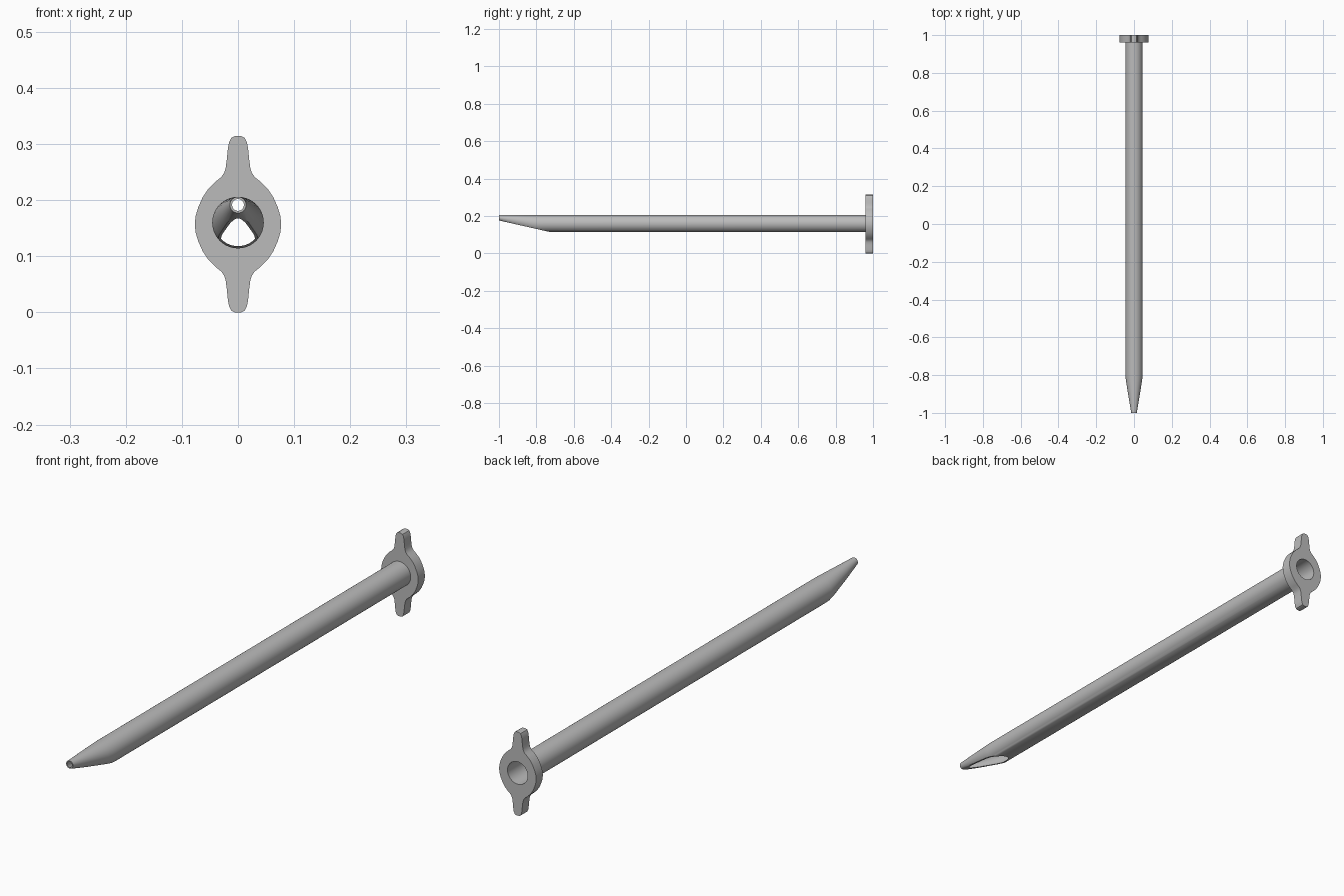
import bpy, bmesh
from math import sin, cos, pi
from mathutils import Matrix, Vector

cube = bpy.data.objects.get("Cube")
if cube:
    bpy.data.objects.remove(cube, do_unlink=True)

grey = bpy.data.materials.new("plain grey")
grey.use_nodes = True
colour = (0.5, 0.5, 0.5, 1)
grey.diffuse_color = colour
grey.node_tree.nodes["Principled BSDF"].inputs["Base Color"].default_value = colour

RADIUS, WALL, TOP = 0.046, 0.004, 0.206
SIDES = 40


def add_object(name, mesh):
    mesh.materials.clear()
    mesh.materials.append(grey)
    ob = bpy.data.objects.new(name, mesh)
    bpy.context.collection.objects.link(ob)
    bpy.ops.object.select_all(action="DESELECT")
    ob.select_set(True)
    bpy.context.view_layer.objects.active = ob
    bpy.ops.object.shade_smooth_by_angle(angle=0.6)
    return ob


def circle(radius, count):
    return [(radius * cos(2 * pi * i / count), radius * sin(2 * pi * i / count))
            for i in range(count)]


# Hollow tube: rings share a straight top edge and narrow to the tip
bm = bmesh.new()
stations = [(0.97, RADIUS), (-0.8, RADIUS), (-0.83, 0.0425), (-0.92, 0.0282), (-1, 0.0145)]


def ring(y, radius, inset):
    return [bm.verts.new((x, y, TOP - radius + z))
            for x, z in circle(radius - inset, SIDES)]


outer = [ring(y, r, 0) for y, r in stations]
inner = [ring(y, r, WALL) for y, r in stations]
loops = outer + inner[::-1]
for a, b in zip(loops, loops[1:] + loops[:1]):
    for i in range(SIDES):
        j = (i + 1) % SIDES
        bm.faces.new((a[i], a[j], b[j], b[i]))

# Slanted cut opening the underside behind the tip
start, end = Vector((0, -0.72, 0.113)), Vector((0, -1, 0.1765))
normal = (end - start).cross(Vector((1, 0, 0))).normalized()
if normal.z > 0:
    normal.negate()
cut = bmesh.ops.bisect_plane(bm, geom=bm.verts[:] + bm.edges[:] + bm.faces[:],
                             plane_co=start, plane_no=normal, clear_outer=True)
rim = [e for e in cut["geom_cut"] if isinstance(e, bmesh.types.BMEdge)]
bmesh.ops.triangle_fill(bm, edges=rim, use_beauty=True, normal=normal)
bmesh.ops.recalc_face_normals(bm, faces=bm.faces)
tube_mesh = bpy.data.meshes.new("tube")
bm.to_mesh(tube_mesh)
bm.free()
add_object("tube", tube_mesh)

# Winged flange: a quarter outline mirrored around, with a round hole
quarter = [(0.077, 0), (0.0755, 0.015), (0.071, 0.03), (0.063, 0.048), (0.053, 0.063),
           (0.04, 0.076), (0.03, 0.084), (0.025, 0.091), (0.022, 0.1), (0.02, 0.115),
           (0.018, 0.135), (0.016, 0.146), (0.012, 0.154), (0.006, 0.157)]
half = quarter + [(-x, z) for x, z in quarter[::-1]]
outline = half + [(x, -z) for x, z in half[-2:0:-1]]

curve = bpy.data.curves.new("flange outline", "CURVE")
curve.dimensions = "2D"
curve.fill_mode = "BOTH"
curve.extrude = 0.02
hole = [(x, z + TOP - RADIUS - 0.157) for x, z in circle(RADIUS - WALL, SIDES)]
for points in (outline, hole):
    spline = curve.splines.new("POLY")
    spline.points.add(len(points) - 1)
    for p, (x, z) in zip(spline.points, points):
        p.co = (x, z, 0, 1)
    spline.use_cyclic_u = True
helper = bpy.data.objects.new("flange outline", curve)
bpy.context.collection.objects.link(helper)
bpy.context.view_layer.update()
flange_mesh = bpy.data.meshes.new_from_object(
    helper.evaluated_get(bpy.context.evaluated_depsgraph_get()))
bpy.data.objects.remove(helper, do_unlink=True)
flange_mesh.transform(Matrix.Translation((0, 0.98, 0.157)) @ Matrix.Rotation(pi / 2, 4, "X"))
bm = bmesh.new()
bm.from_mesh(flange_mesh)
bmesh.ops.remove_doubles(bm, verts=bm.verts, dist=0.0001)
bmesh.ops.recalc_face_normals(bm, faces=bm.faces)
bm.to_mesh(flange_mesh)
bm.free()
add_object("winged_flange", flange_mesh)
